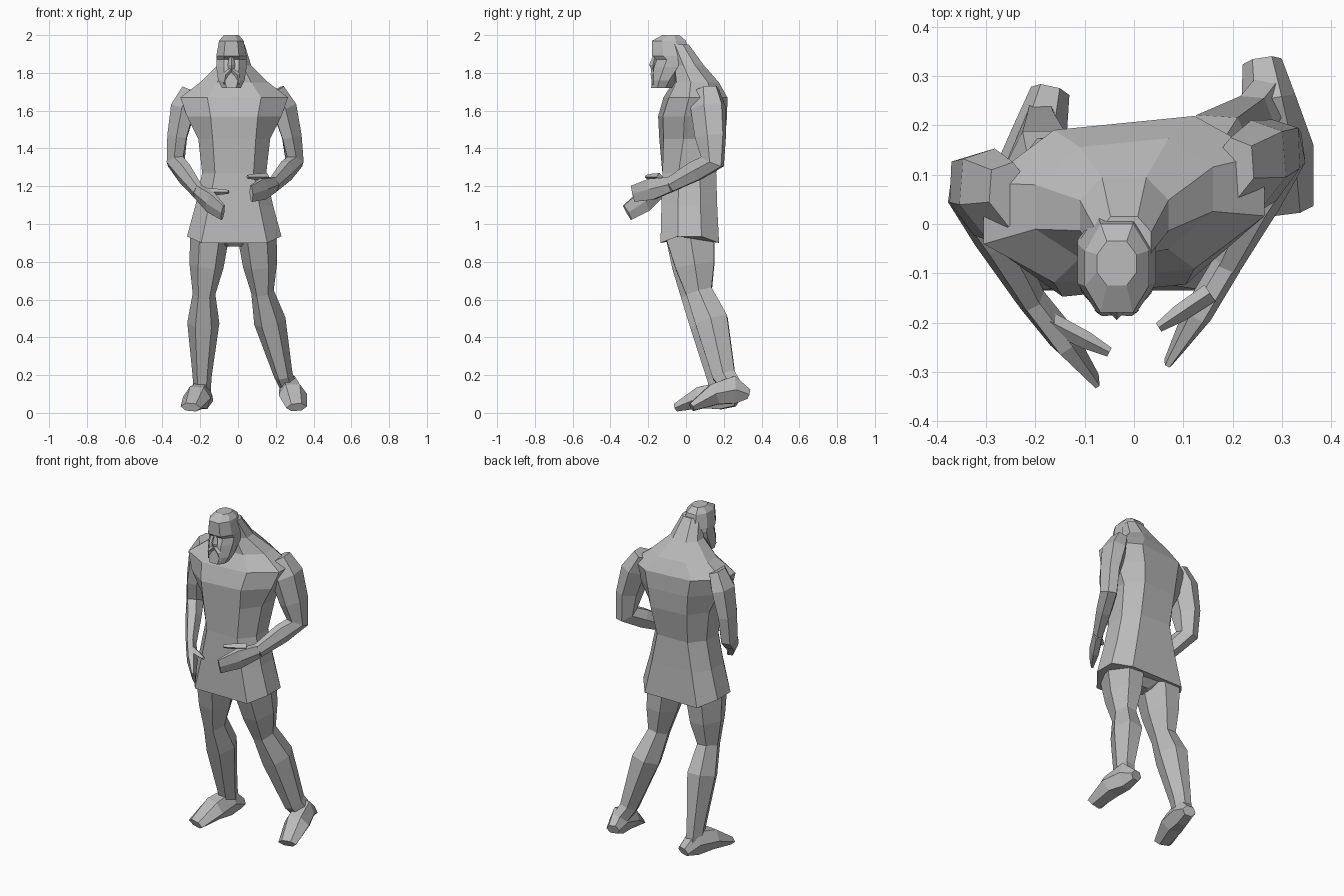
import bpy, math
from mathutils import Vector

cube = bpy.data.objects.get("Cube")
if cube:
    bpy.data.objects.remove(cube)

grey = bpy.data.materials.new("plain grey")
grey.use_nodes = True
tone = (0.5, 0.5, 0.5, 1)
grey.diffuse_color = tone
grey.node_tree.nodes["Principled BSDF"].inputs["Base Color"].default_value = tone


def skin_rings(name, rings):
    """Join equal rings of points into a capped, flat shaded mesh."""
    count = len(rings[0])
    verts = [point for ring in rings for point in ring]
    faces = [list(range(count))[::-1], list(range(len(verts) - count, len(verts)))]
    for start in range(0, len(verts) - count, count):
        for i in range(count):
            a, b = start + i, start + (i + 1) % count
            faces.append([a, b, b + count, a + count])
    mesh = bpy.data.meshes.new(name)
    mesh.from_pydata(verts, [], faces)
    mesh.materials.append(grey)
    obj = bpy.data.objects.new(name, mesh)
    bpy.context.collection.objects.link(obj)


def octagon(z, wide, front, back, middle=-0.02, flat=0.5, twist=0.0, lift=0.0):
    """Level ring; flat is the width of the front face, lift raises the flanks."""
    centre, deep = (front + back) / 2, (back - front) / 2
    corners = [(1, -0.4), (1, 0.4), (flat, 1), (-flat, 1),
               (-1, 0.4), (-1, -0.4), (-flat, -1), (flat, -1)]
    return [Vector((middle + u * wide, centre + v * deep + twist * u * wide,
                    z + lift * (abs(u) == 1))) for u, v in corners]


def tube(name, stations, ref, sides=6):
    """Sweep a polygon along stations, each a point with width and depth."""
    points = [station[0] for station in stations]
    last = len(points) - 1
    rings = []
    for i, (point, width, depth) in enumerate(stations):
        along = (points[min(i + 1, last)] - points[max(i - 1, 0)]).normalized()
        across = (ref - along * ref.dot(along)).normalized()
        over = along.cross(across)
        angles = [math.tau * s / sides for s in range(sides)]
        rings.append([point + across * math.cos(t) * width + over * math.sin(t) * depth
                      for t in angles])
    skin_rings(name, rings)


def arm(word, side, shoulder, elbow, wrist, finger, thumb):
    """Upper arm, forearm, flat hand and thumb from the joints."""
    shoulder, elbow, wrist, finger, thumb = map(Vector, (shoulder, elbow, wrist, finger, thumb))
    ref = Vector((side, -0.3, 0))
    bulge = Vector((side * 0.02, 0, 0))
    tube(word + "_arm", [
        (shoulder, 0.05, 0.07),
        (shoulder.lerp(elbow, 0.25) + bulge, 0.07, 0.1),
        (shoulder.lerp(elbow, 0.65) + bulge, 0.055, 0.09),
        (elbow, 0.05, 0.07),
        (elbow.lerp(wrist, 0.4), 0.045, 0.06),
        (wrist, 0.03, 0.045)], ref)
    tube(word + "_hand", [
        (wrist, 0.03, 0.045),
        (wrist.lerp(finger, 0.5), 0.03, 0.065),
        (finger, 0.01, 0.05)], ref)
    root = wrist.lerp(finger, 0.3)
    root.z = thumb.z
    tube(word + "_thumb", [
        (root, 0.02, 0.02),
        (root.lerp(thumb, 0.6), 0.016, 0.018),
        (thumb, 0.01, 0.01)], Vector((0, 0, 1)), sides=4)


def leg(word, hip, knee, ankle, heel, toe):
    """Thigh, calf and foot from the joints."""
    hip, knee, ankle, heel, toe = map(Vector, (hip, knee, ankle, heel, toe))
    ref = Vector((1, 0, 0))
    up = Vector((0, 0, 0.04))
    calf = Vector((0, 0.02, 0))
    instep = heel.lerp(toe, 0.25) + up
    tube(word + "_leg", [
        (hip, 0.105, 0.15),
        (hip.lerp(knee, 0.55), 0.09, 0.12),
        (knee, 0.06, 0.08),
        (knee.lerp(ankle, 0.35) + calf, 0.085, 0.1),
        (ankle, 0.05, 0.07),
        (instep, 0.045, 0.06)], ref)
    tube(word + "_foot", [
        (heel, 0.04, 0.03),
        (instep, 0.055, 0.085),
        (heel.lerp(toe, 0.6) + up, 0.075, 0.065),
        (toe, 0.055, 0.025)], ref)


# Tunic with flared skirt, broad chest, sloping shoulders and neck
skin_rings("tunic", [
    octagon(z=0.9, wide=0.25, front=-0.135, back=0.175, flat=0.7, lift=0.035),
    octagon(z=1.1, wide=0.205, front=-0.13, back=0.165, flat=0.65),
    octagon(z=1.27, wide=0.17, front=-0.125, back=0.16, flat=0.6),
    octagon(z=1.45, wide=0.19, front=-0.13, back=0.195, flat=0.6, twist=0.1),
    octagon(z=1.57, wide=0.25, front=-0.135, back=0.205, twist=0.1),
    octagon(z=1.67, wide=0.285, front=-0.105, back=0.205, twist=0.1),
    octagon(z=1.75, wide=0.18, front=-0.06, back=0.165, twist=0.1),
    octagon(z=1.84, wide=0.09, front=-0.06, back=0.095),
    octagon(z=1.95, wide=0.055, front=-0.09, back=0.015)])

# Head with bearded jaw, sunken eyes and heavy brow
face = -0.035
skin_rings("head", [
    octagon(z=1.72, wide=0.05, front=-0.185, back=-0.075, middle=face),
    octagon(z=1.76, wide=0.07, front=-0.18, back=-0.05, middle=face),
    octagon(z=1.83, wide=0.08, front=-0.17, back=0.01, middle=face),
    octagon(z=1.87, wide=0.08, front=-0.155, back=0.02, middle=face),
    octagon(z=1.89, wide=0.08, front=-0.18, back=0.02, middle=face),
    octagon(z=1.97, wide=0.065, front=-0.18, back=0, middle=face),
    octagon(z=2, wide=0.04, front=-0.125, back=-0.035, middle=face)])

# Nose and drooping moustache
lip = Vector((face, -0.175, 1.82))
tube("nose", [
    (lip + Vector((0, 0.01, 0.07)), 0.01, 0.01),
    (lip + Vector((0, 0, 0.02)), 0.02, 0.02),
    (lip, 0.015, 0.01)], Vector((1, 0, 0)), sides=4)
for side, word in ((1, "left"), (-1, "right")):
    tube(word + "_moustache", [
        (lip, 0.01, 0.01),
        (lip + Vector((side * 0.03, 0, -0.03)), 0.012, 0.015),
        (lip + Vector((side * 0.04, 0, -0.08)), 0.005, 0.005)], Vector((0, 1, 0)), sides=4)

# Bent arms with the hands held before the waist
arm("right", -1, shoulder=(-0.25, 0.06, 1.71), elbow=(-0.33, 0.06, 1.33),
    wrist=(-0.21, -0.15, 1.17), finger=(-0.08, -0.31, 1.06), thumb=(-0.05, -0.26, 1.17))
arm("left", 1, shoulder=(0.2, 0.11, 1.71), elbow=(0.3, 0.14, 1.33),
    wrist=(0.19, -0.08, 1.21), finger=(0.07, -0.28, 1.16), thumb=(0.05, -0.21, 1.25))

# Hips and legs in a walking stance, left heel raised
skin_rings("hips", [
    octagon(z=0.88, wide=0.04, front=-0.03, back=0.07),
    octagon(z=0.95, wide=0.18, front=-0.1, back=0.14)])
leg("right", hip=(-0.15, 0.02, 0.95), knee=(-0.18, 0.04, 0.63), ankle=(-0.19, 0.17, 0.19),
    heel=(-0.17, 0.27, 0.06), toe=(-0.25, -0.05, 0.03))
leg("left", hip=(0.1, 0.02, 0.95), knee=(0.13, 0.07, 0.64), ankle=(0.24, 0.2, 0.2),
    heel=(0.26, 0.33, 0.1), toe=(0.31, 0.03, 0.03))
